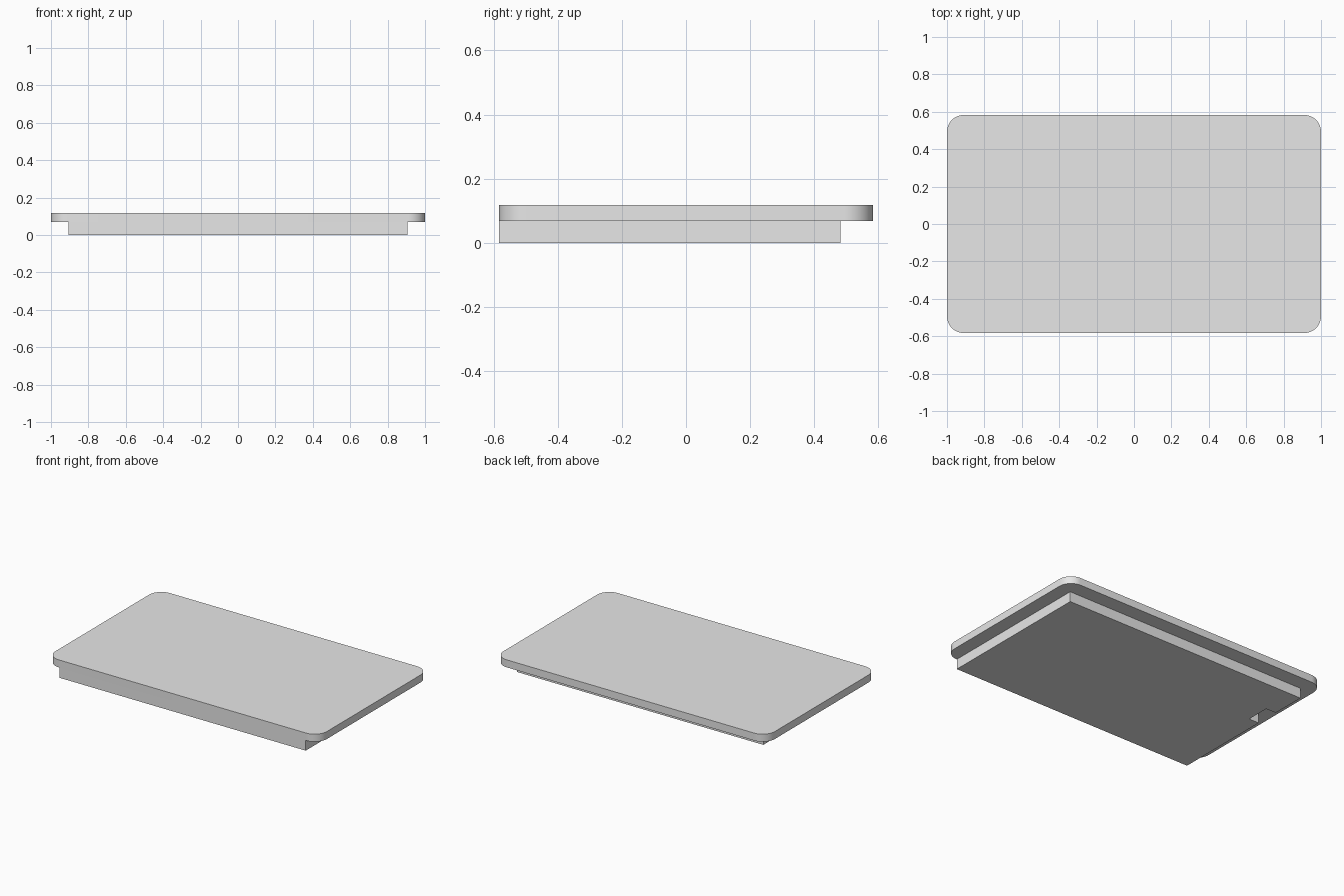
import bpy, bmesh, math

cube = bpy.data.objects.get("Cube")
if cube:
    bpy.data.objects.remove(cube, do_unlink=True)

# Single plain material
grey = bpy.data.materials.new("light_grey")
grey.use_nodes = True
colour = (0.8, 0.8, 0.8, 1)
grey.diffuse_color = colour
grey.node_tree.nodes["Principled BSDF"].inputs["Base Color"].default_value = colour

HALF_X, HALF_Y = 1.0, 0.583
RADIUS = 0.09
STEP_Z, TOP_Z = 0.068, 0.118


def extrude_outline(name, outline, z0, z1):
    """Solid prism from a counter-clockwise outline."""
    bm = bmesh.new()
    base = bm.faces.new([bm.verts.new((x, y, z0)) for x, y in outline])
    result = bmesh.ops.extrude_face_region(bm, geom=[base], use_keep_orig=True)
    top = [v for v in result["geom"] if isinstance(v, bmesh.types.BMVert)]
    bmesh.ops.translate(bm, verts=top, vec=(0, 0, z1 - z0))
    bmesh.ops.recalc_face_normals(bm, faces=bm.faces)
    mesh = bpy.data.meshes.new(name)
    bm.to_mesh(mesh)
    bm.free()
    mesh.materials.append(grey)
    obj = bpy.data.objects.new(name, mesh)
    bpy.context.collection.objects.link(obj)
    return obj


def rounded_rectangle(hx, hy, r, steps=12):
    points = []
    for quarter, (sx, sy) in enumerate([(1, 1), (-1, 1), (-1, -1), (1, -1)]):
        for i in range(steps + 1):
            a = math.pi / 2 * (quarter + i / steps)
            points.append((sx * (hx - r) + r * math.cos(a),
                           sy * (hy - r) + r * math.sin(a)))
    return points


# Upper slab with rounded corners
slab = extrude_outline("top_slab", rounded_rectangle(HALF_X, HALF_Y, RADIUS),
                       STEP_Z, TOP_Z)
bpy.ops.object.select_all(action="DESELECT")
slab.select_set(True)
bpy.context.view_layer.objects.active = slab
bpy.ops.object.shade_smooth_by_angle(angle=math.radians(30))

# Lower block, flush at the front, with a small notch in its right side
bx, back = 0.907, 0.482
notch_x, notch_back, notch_front = -bx + 0.075, 0.25, 0.09
extrude_outline("lower_block", [
    (-bx, -HALF_Y), (bx, -HALF_Y), (bx, back), (-bx, back),
    (-bx, notch_back), (notch_x, notch_back),
    (notch_x, notch_front), (-bx, notch_front),
], 0, STEP_Z)
